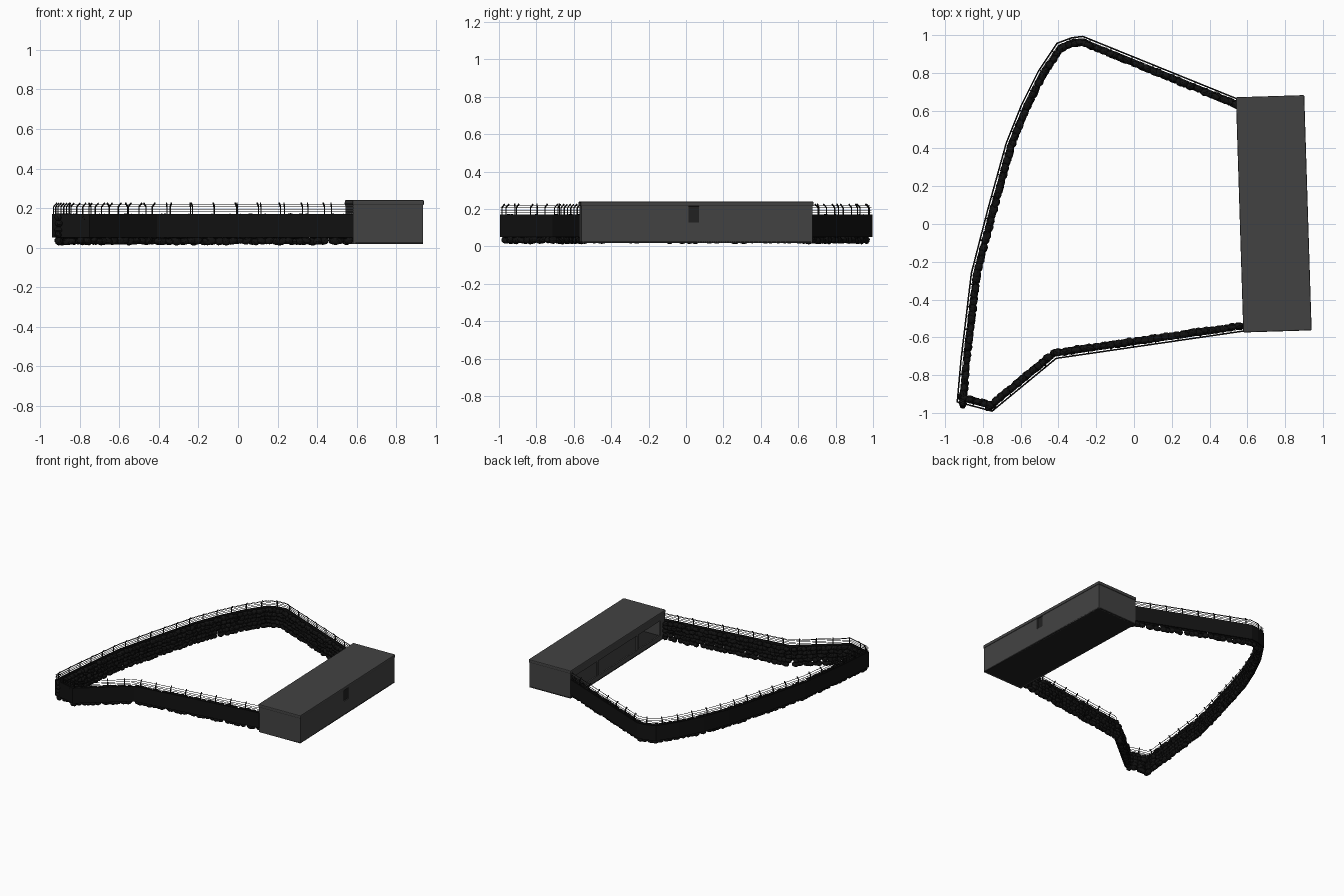
import bpy, bmesh, math, random
from mathutils import Vector, Matrix

if "Cube" in bpy.data.objects:
    bpy.data.objects.remove(bpy.data.objects["Cube"])

random.seed(4)

def material(name, v):
    m = bpy.data.materials.new(name)
    m.diffuse_color = (v, v, v, 1)
    m.use_nodes = True
    m.node_tree.nodes["Principled BSDF"].inputs["Base Color"].default_value = m.diffuse_color
    return m

BLACK = material("black", 0.006)
GREY = material("dark_grey", 0.055)
DARK = material("charcoal", 0.015)

def finish(name, bm, mat):
    bmesh.ops.recalc_face_normals(bm, faces=bm.faces)
    me = bpy.data.meshes.new(name)
    bm.to_mesh(me)
    bm.free()
    me.materials.append(mat)
    ob = bpy.data.objects.new(name, me)
    bpy.context.collection.objects.link(ob)
    return ob

# Outer fence line, enclosure lies on its left
PATH = [Vector(p) for p in [
    (0.55, 0.665), (-0.27, 0.997), (-0.33, 0.99), (-0.41, 0.96), (-0.51, 0.81),
    (-0.60, 0.63), (-0.68, 0.43), (-0.78, 0.07), (-0.865, -0.26), (-0.92, -0.72),
    (-0.94, -0.945), (-0.75, -0.995), (-0.41, -0.715), (0.585, -0.57)]]

def left(d):
    return Vector((-d.y, d.x))

def offset(i, o):
    a = (PATH[i] - PATH[max(i - 1, 0)])
    b = (PATH[min(i + 1, len(PATH) - 1)] - PATH[i])
    a = (a if a.length else b).normalized()
    b = (b if b.length else a).normalized()
    n = (left(a) + left(b)).normalized()
    return PATH[i] + n * o / n.dot(left(a))

def sweep(bm, o, z, w, h):
    rings = []
    for i in range(len(PATH)):
        ring = []
        for oo, zz in ((o, z), (o + w, z), (o + w, z + h), (o, z + h)):
            p = offset(i, oo)
            ring.append(bm.verts.new((p.x, p.y, zz)))
        rings.append(ring)
    for r, s in zip(rings, rings[1:]):
        for k in range(4):
            bm.faces.new((r[k], r[(k + 1) % 4], s[(k + 1) % 4], s[k]))
    bm.faces.new(rings[0])
    bm.faces.new(rings[-1][::-1])

def along(step):
    """Evenly spaced points with the inward normal."""
    d = 0.0
    for a, b in zip(PATH, PATH[1:]):
        seg = (b - a).length
        t = (b - a) / seg
        while d < seg:
            yield a + t * d, t, left(t)
            d += step
        d -= seg

# Solid fence panel
bm = bmesh.new()
sweep(bm, 0.0, 0.05, 0.008, 0.12)
finish("fence_panel", bm, BLACK)

# Wires above the panel
bm = bmesh.new()
for o, z in ((0.004, 0.181), (0.004, 0.193), (0.004, 0.205), (0.014, 0.216)):
    sweep(bm, o, z, 0.0025, 0.0025)
finish("fence_wires", bm, BLACK)

def strut(bm, a, b, w):
    d = b - a
    m = (Matrix.Translation((a + b) / 2) @ d.to_track_quat('Z', 'Y').to_matrix().to_4x4()
         @ Matrix.Diagonal((w, w, d.length, 1)))
    bmesh.ops.create_cube(bm, size=1, matrix=m)

# Posts with arms bent inward
bm = bmesh.new()
for p, t, n in along(0.12):
    q = p + n * 0.005
    tip = p + n * 0.022
    top = Vector((q.x, q.y, 0.208))
    strut(bm, Vector((q.x, q.y, 0.05)), top, 0.006)
    strut(bm, top, Vector((tip.x, tip.y, 0.226)), 0.006)
finish("fence_posts", bm, BLACK)

# Stacked rocks lining the inside of the panel
bm = bmesh.new()
ROWS = 5
for row in range(ROWS):
    for p, t, n in along(0.036):
        q = p + n * random.uniform(0.03, 0.037) + t * random.uniform(-0.012, 0.012)
        z = 0.034 + row * 0.029 + random.uniform(-0.004, 0.004)
        rot = Matrix.Rotation(math.atan2(t.y, t.x) + random.uniform(-0.35, 0.35), 4, 'Z')
        rot = rot @ Matrix.Rotation(random.uniform(-0.3, 0.3), 4, 'Y')
        s = Matrix.Diagonal((random.uniform(0.022, 0.03), random.uniform(0.016, 0.021),
                             random.uniform(0.017, 0.021), 1))
        r = bmesh.ops.create_icosphere(bm, subdivisions=2, radius=1,
                                       matrix=Matrix.Translation((q.x, q.y, z)) @ rot @ s)
        for v in r["verts"]:
            v.co += Vector([random.uniform(-0.0015, 0.0015) for _ in range(3)])
for v in bm.verts:
    v.co.z = max(v.co.z, 0.008)
finish("rock_lining", bm, BLACK)

# Building, local x across, local y along its length
PLACE = Matrix.Translation((0.74, 0.054, 0)) @ Matrix.Rotation(math.radians(1.8), 4, 'Z')
HX, HY, Z0, Z1 = 0.177, 0.618, 0.018, 0.218

def boxes(name, mat, spans, bevel=0):
    bm = bmesh.new()
    for x0, x1, y0, y1, z0, z1 in spans:
        m = (PLACE @ Matrix.Translation(((x0 + x1) / 2, (y0 + y1) / 2, (z0 + z1) / 2))
             @ Matrix.Diagonal((x1 - x0, y1 - y0, z1 - z0, 1)))
        bmesh.ops.create_cube(bm, size=1, matrix=m)
    ob = finish(name, bm, mat)
    if bevel:
        b = ob.modifiers.new("bevel", 'BEVEL')
        b.width, b.segments = bevel, 2
    return ob

T = 0.012
D0, D1 = -0.045, 0.011  # doorway
boxes("building_floor", DARK, [(-HX, HX, -HY, HY, Z0, Z0 + 0.01)])
boxes("end_walls", GREY, [(-HX, HX, s * HY - (T if s > 0 else 0),
                           s * HY + (T if s < 0 else 0), Z0, Z1) for s in (-1, 1)])
boxes("back_wall", GREY, [(HX - T, HX, -HY, D0, Z0, Z1), (HX - T, HX, D1, HY, Z0, Z1),
                          (HX - T, HX, D0, D1, Z0, 0.128)])
boxes("back_hatch", DARK, [(HX - T, HX - 0.006, D0, D1, 0.128, Z1)])

# Viewing side: sill, header and pillars around open bays
front = [(-HX, -HX + T, -HY, HY, Z0, 0.06), (-HX, -HX + T, -HY, HY, 0.175, Z1)]
for y, w in ((-HY + 0.03, 0.06), (-0.26, 0.02), (0.26, 0.02), (HY - 0.03, 0.06)):
    front.append((-HX, -HX + T, y - w / 2, y + w / 2, 0.06, 0.175))
boxes("viewing_wall", GREY, front)
boxes("roof", GREY, [(-HX - 0.004, HX + 0.004, -HY - 0.005, HY + 0.005, Z1 - 0.004, 0.24)], 0.006)
